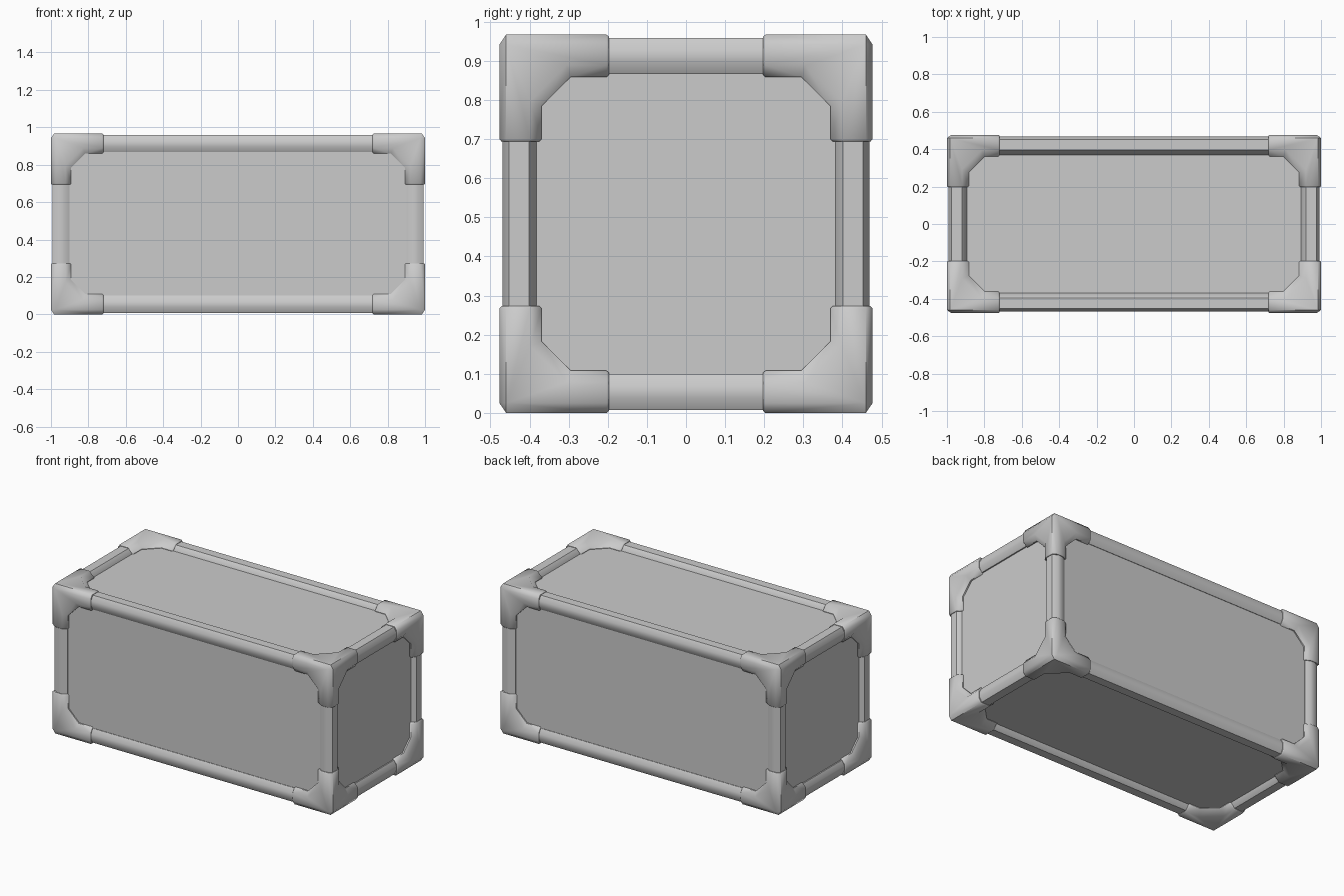
import bpy, bmesh
from mathutils import Vector

if "Cube" in bpy.data.objects:
    bpy.data.objects.remove(bpy.data.objects["Cube"])

HALF = Vector((1.0, 0.477, 0.4835))   # half size of the whole crate
RECESS = Vector((0.033, 0.028, 0.037))  # panel depth on each axis
ARM = (0.28, 0.28, 0.273)             # bracket arm length on each axis
NARROW, WIDE = 0.017, 0.03            # the two legs of the uneven chamfers
BURIED, LIP = 0.06, 0.006             # hidden side depth, bevel on arm ends

grey = bpy.data.materials.new("light grey")
grey.use_nodes = True
grey.diffuse_color = (0.6, 0.6, 0.6, 1)
grey.node_tree.nodes["Principled BSDF"].inputs["Base Color"].default_value = (0.6, 0.6, 0.6, 1)


def finish(bm, name, mirror=()):
    """Turn a bmesh into an object about the crate's centre, mirrored on the given axes."""
    bmesh.ops.recalc_face_normals(bm, faces=bm.faces)
    mesh = bpy.data.meshes.new(name)
    bm.to_mesh(mesh)
    bm.free()
    mesh.materials.append(grey)
    obj = bpy.data.objects.new(name, mesh)
    obj.location.z = HALF.z
    bpy.context.collection.objects.link(obj)
    if mirror:
        mod = obj.modifiers.new("mirror", 'MIRROR')
        mod.use_axis = [a in mirror for a in range(3)]
        mod.use_mirror_merge = False
    bpy.ops.object.select_all(action='DESELECT')
    obj.select_set(True)
    bpy.context.view_layer.objects.active = obj
    bpy.ops.object.shade_smooth_by_angle(angle=0.8)


def inward(bm, distances):
    """Vertex at the given distances inward from the crate's outer planes."""
    return bm.verts.new([HALF[i] - distances[i] for i in range(3)])


# Recessed body panels
bm = bmesh.new()
bmesh.ops.create_cube(bm, size=2)
for v in bm.verts:
    v.co = [v.co[i] * (HALF[i] - RECESS[i]) for i in range(3)]
finish(bm, "body_panels")

# Frame rails: eight-sided bars, four along each axis
NEAR, FAR = 0.008, 0.1
for axis, thin, tall, far, slope, name in ((0, 1, 2, 0.108, 0.027, "long_rails"),
                                           (1, 0, 2, 0.108, 0.027, "depth_rails"),
                                           (2, 1, 0, 0.098, 0.022, "upright_rails")):
    n0, n1, w0, w1 = NEAR + NARROW, far - slope, NEAR + WIDE, FAR - WIDE
    section = [(n0, NEAR), (n1, NEAR), (far, w0), (far, w1),
               (n1, FAR), (n0, FAR), (NEAR, w1), (NEAR, w0)]
    bm = bmesh.new()
    rings = []
    start = ARM[axis] - 0.05
    for along in (start, 2 * HALF[axis] - start):
        ring = []
        for u, v in section:
            place = [0, 0, 0]
            place[axis], place[thin], place[tall] = along, u, v
            ring.append(inward(bm, place))
        rings.append(ring)
        bm.faces.new(ring)
    for i in range(8):
        j = (i + 1) % 8
        bm.faces.new((rings[0][i], rings[0][j], rings[1][j], rings[1][i]))
    finish(bm, name, [a for a in range(3) if a != axis])

# Corner brackets: gusseted plates on three sides, joined by chamfers
bm = bmesh.new()
# Chamfer inset on the side facing one axis, measured along another
inset = {(0, 1): NARROW, (1, 0): 0.025, (2, 1): NARROW,
         (1, 2): 0.025, (2, 0): NARROW, (0, 2): 0.025}
# Arm width, gusset reach, slope width and slope depth of each plate
plates = ((0.108, 0.183, 0.03, 0.024),
          (0.108, 0.183, 0.03, 0.02),
          (0.117, 0.2, 0.036, 0.034))
corner, arm_end = {}, {}
for d, (thick, gusset, slope, drop) in enumerate(plates):
    a, b = [i for i in range(3) if i != d]

    def point(u, v, depth):
        place = [0, 0, 0]
        place[a], place[b], place[d] = u, v, depth
        return inward(bm, place)

    def gusset_line(width, reach, depth):
        return [point(ARM[a] - LIP, width, depth), point(reach, width, depth),
                point(width, reach, depth), point(width, ARM[b] - LIP, depth)]

    # Flat outer face, sloped inner edge and buried side wall
    corner[d] = point(inset[d, a], inset[d, b], 0)
    end_a = point(ARM[a] - LIP, inset[d, b], 0)
    end_b = point(inset[d, a], ARM[b] - LIP, 0)
    lines = [gusset_line(thick - slope, gusset - 0.4 * slope, 0),
             gusset_line(thick, gusset, drop),
             gusset_line(thick, gusset, BURIED)]
    top = lines[0]
    bm.faces.new((corner[d], end_a, top[0], top[1]))
    bm.faces.new((corner[d], top[1], top[2]))
    bm.faces.new((corner[d], top[2], top[3], end_b))
    for upper, lower in zip(lines, lines[1:]):
        for i in range(3):
            bm.faces.new((upper[i], upper[i + 1], lower[i + 1], lower[i]))
    arm_end[d, a] = [end_a] + [line[0] for line in lines]
    arm_end[d, b] = [end_b] + [line[3] for line in lines]

for axis in range(3):
    p, q = [i for i in range(3) if i != axis]
    first, second = arm_end[p, axis], arm_end[q, axis]
    bm.faces.new((corner[p], first[0], second[0], corner[q]))     # outer chamfer
    # Bevelled arm end: the rim drawn in toward the middle of the arm
    rim = first[::-1] + second
    middle = sum((v.co for v in rim), Vector()) / len(rim)
    tip = []
    for v in rim:
        co = v.co.lerp(middle, 0.1)
        co[axis] = HALF[axis] - ARM[axis]
        tip.append(bm.verts.new(co))
    for i in range(len(rim)):
        j = (i + 1) % len(rim)
        bm.faces.new((rim[i], rim[j], tip[j], tip[i]))
    bm.faces.new(tip)
bm.faces.new([corner[d] for d in range(3)])
finish(bm, "corner_brackets", (0, 1, 2))
